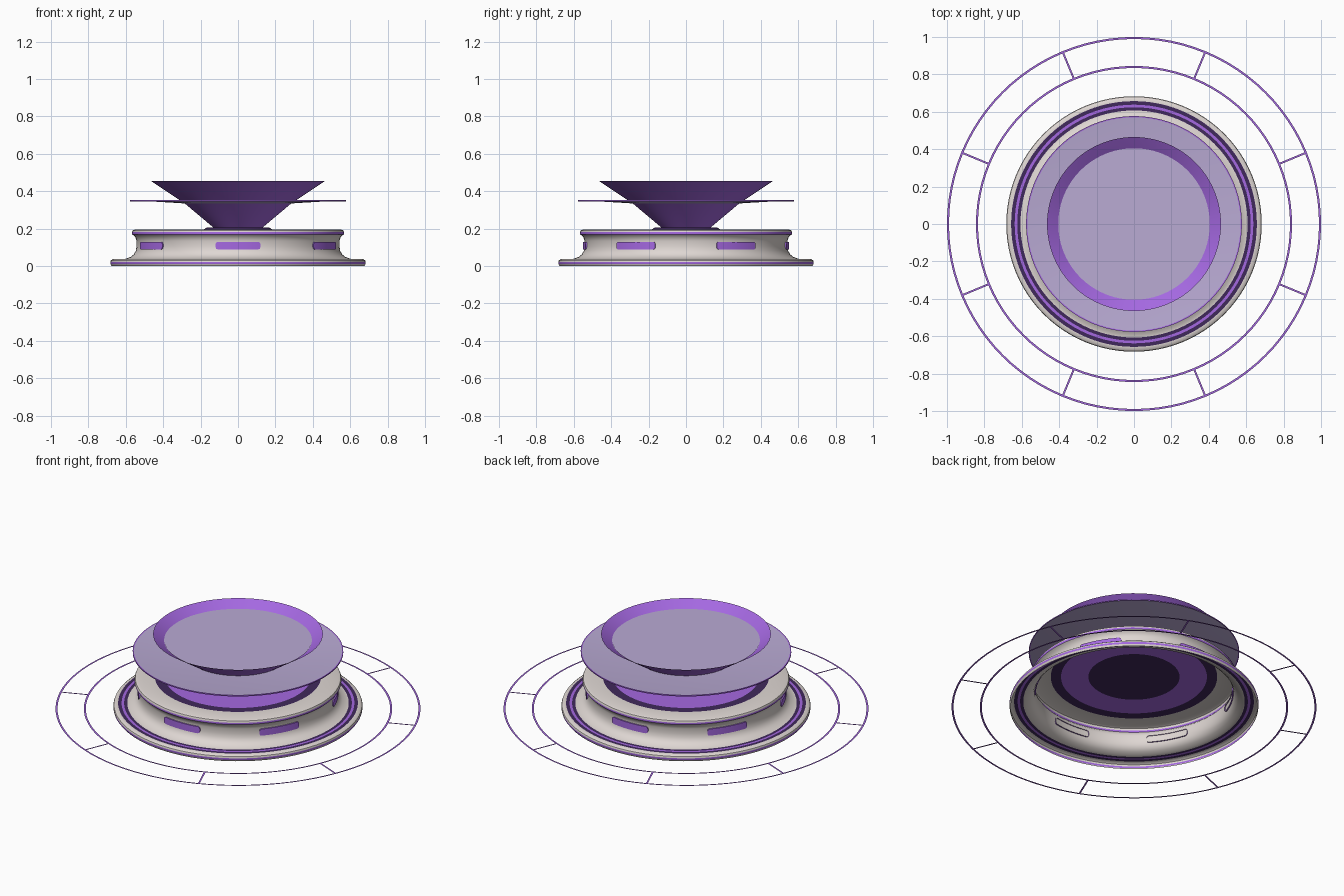
import bpy, bmesh, math
from math import sin, cos, pi

cube = bpy.data.objects.get("Cube")
if cube:
    bpy.data.objects.remove(cube)


def make_material(name, srgb):
    color = [(c / 255) ** 2.2 for c in srgb] + [1]
    mat = bpy.data.materials.new(name)
    mat.use_nodes = True
    mat.diffuse_color = color
    mat.node_tree.nodes["Principled BSDF"].inputs["Base Color"].default_value = color
    return mat


BEIGE, PURPLE, DARK, LAVENDER = range(4)
MATS = [make_material("warm_grey", (222, 214, 210)),
        make_material("bright_purple", (163, 104, 224)),
        make_material("dark_violet", (66, 45, 92)),
        make_material("pale_lavender", (184, 169, 211))]


def finish(name, bm, smooth=True):
    mesh = bpy.data.meshes.new(name)
    bm.to_mesh(mesh)
    bm.free()
    for mat in MATS:
        mesh.materials.append(mat)
    obj = bpy.data.objects.new(name, mesh)
    bpy.context.collection.objects.link(obj)
    if smooth:
        bpy.ops.object.select_all(action='DESELECT')
        obj.select_set(True)
        bpy.context.view_layer.objects.active = obj
        bpy.ops.object.shade_smooth_by_angle(angle=math.radians(35))
    return obj


def lathe(name, start, steps, segments=96):
    """Turn a profile about z; each step is (radius, height, material of the band)."""
    bm = bmesh.new()

    def ring(r, z):
        if r == 0:
            return [bm.verts.new((0, 0, z))] * segments
        return [bm.verts.new((r * cos(2 * pi * i / segments),
                              r * sin(2 * pi * i / segments), z)) for i in range(segments)]

    low = ring(*start)
    for r, z, mat in steps:
        high = ring(r, z)
        for i in range(segments):
            j = (i + 1) % segments
            corners = [low[i], low[j], high[j], high[i]]
            face = bm.faces.new(list(dict.fromkeys(corners)))
            face.material_index = mat
        low = high
    return finish(name, bm)


# Open shell of the base, with stripes on the flange and upper lip
lathe("base_shell", (.675, 0), [
    (.682, .01, BEIGE), (.683, .021, PURPLE), (.68, .03, BEIGE), (.67, .037, BEIGE),
    (.657, .038, BEIGE), (.638, .038, DARK), (.624, .038, PURPLE), (.607, .038, DARK),
    (.595, .041, BEIGE), (.572, .05, BEIGE), (.556, .064, BEIGE), (.546, .083, BEIGE),
    (.543, .105, BEIGE), (.543, .135, BEIGE), (.548, .153, BEIGE), (.56, .165, BEIGE),
    (.566, .17, BEIGE), (.567, .181, PURPLE), (.563, .191, BEIGE), (.55, .196, BEIGE),
    (.455, .196, BEIGE)])

# Plate closing the top, with a glowing ring and a small hub
lathe("emitter_plate", (.456, .194), [
    (.4, .194, DARK), (.25, .194, PURPLE), (0, .194, DARK)])
lathe("emitter_hub", (.185, .195), [(.165, .207, DARK), (0, .207, DARK)])

# Flaring beam and the two pale discs
lathe("beam_funnel", (.13, .205), [
    (.285, .335, PURPLE), (.465, .455, PURPLE)])
lathe("wide_disc", (.577, .346), [
    (.577, .353, PURPLE), (.57, .352, PURPLE), (.285, .335, LAVENDER)])
lathe("upper_disc", (.405, .418), [(0, .418, LAVENDER)])

# Flat rings on the ground
lathe("outer_ground_ring", (1, .003), [(.989, .003, PURPLE)])
lathe("inner_ground_ring", (.845, .003), [(.834, .003, PURPLE)])

# Spokes joining the ground rings
bm = bmesh.new()
for k in range(8):
    a = pi / 8 + k * pi / 4
    corners = [(.84, -.005), (.995, -.005), (.995, .005), (.84, .005)]
    face = bm.faces.new([bm.verts.new((u * cos(a) - v * sin(a),
                                       u * sin(a) + v * cos(a), .003)) for u, v in corners])
    face.material_index = PURPLE
finish("ground_ring_spokes", bm, smooth=False)


# Curved slot lights with rounded ends around the wall
def slot_light(name, center, half=.22, height=.02, corner=.012, radius=.55):
    bm = bmesh.new()
    columns = []
    inset = [0, .004, corner]
    mids = [half * radius * t / 4 for t in range(-3, 4)]
    ends = [half * radius - d for d in inset]
    for s in [-e for e in ends] + mids + ends[::-1]:
        d = max(0, corner - (half * radius - abs(s)))
        h = height - corner + math.sqrt(max(0, corner ** 2 - d ** 2))
        a = center + s / radius
        columns.append([bm.verts.new((r * cos(a), r * sin(a), .109 + z))
                        for r, z in [(.538, -h), (radius, -h), (radius, h), (.538, h)]])
    for p, q in zip(columns, columns[1:]):
        for i in range(3):
            bm.faces.new([p[i], q[i], q[i + 1], p[i + 1]])
    bm.faces.new(columns[0])
    bm.faces.new(columns[-1][::-1])
    for face in bm.faces:
        face.material_index = PURPLE
    bmesh.ops.recalc_face_normals(bm, faces=bm.faces)
    # the strip is open at the back, so make sure the front faces outward
    bm.normal_update()
    if sum(f.normal.dot((cos(center), sin(center), 0)) for f in bm.faces) < 0:
        bmesh.ops.reverse_faces(bm, faces=bm.faces)
    return finish(name, bm)


for k in range(6):
    slot_light(f"slot_light_{k + 1}", -pi / 2 + k * pi / 3)
